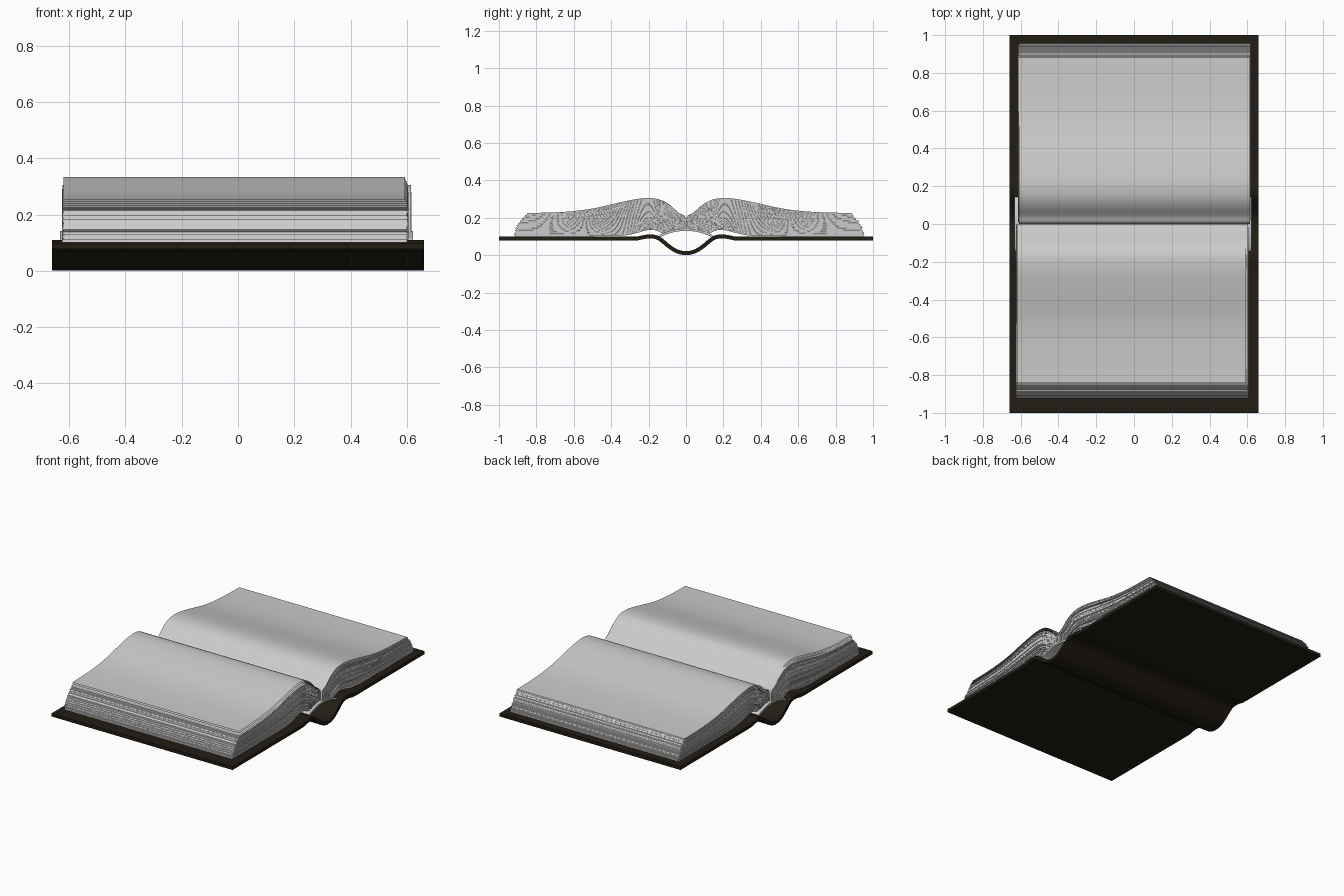
import bpy, math, random
from mathutils import Vector

if "Cube" in bpy.data.objects:
    bpy.data.objects.remove(bpy.data.objects["Cube"])

random.seed(4)


def spline(pts, per=4):
    """Catmull-Rom curve through (y, z) points."""
    p = [Vector(q) for q in pts]
    p = [2 * p[0] - p[1]] + p + [2 * p[-1] - p[-2]]
    out = []
    for i in range(1, len(p) - 2):
        a, b, c, d = p[i - 1:i + 3]
        for k in range(per):
            t = k / per
            out.append(0.5 * (2 * b + (c - a) * t + (2 * a - 5 * b + 4 * c - d) * t * t
                              + (3 * b - a - 3 * c + d) * t ** 3))
    return out + [p[-2]]


def add_slab(verts, faces, low, up, x0, x1):
    """Closed slab between two profile curves, extruded along x."""
    base, n = len(verts), len(low)
    for l, u in zip(low, up):
        verts += [(x0, *l), (x1, *l), (x1, *u), (x0, *u)]
    for j in range(n - 1):
        a, b = base + 4 * j, base + 4 * j + 4
        for k in range(4):
            m = (k + 1) % 4
            faces.append((a + k, a + m, b + m, b + k))
    e = base + 4 * (n - 1)
    faces += [(base + 3, base + 2, base + 1, base), (e, e + 1, e + 2, e + 3)]


def make(name, verts, faces, mat=None, flip=False):
    me = bpy.data.meshes.new(name)
    me.from_pydata(verts, [], faces)
    if flip:
        me.flip_normals()
    me.shade_smooth()
    me.set_sharp_from_angle(angle=math.radians(40))
    if mat:
        me.materials.append(mat)
    ob = bpy.data.objects.new(name, me)
    bpy.context.collection.objects.link(ob)
    return ob


def thicken(mid, t):
    """Offset a centre line both ways by half the thickness."""
    low, up = [], []
    for i, p in enumerate(mid):
        d = (mid[min(i + 1, len(mid) - 1)] - mid[max(i - 1, 0)]).normalized()
        nrm = Vector((-d.y, d.x)) * t / 2
        low.append(p - nrm)
        up.append(p + nrm)
    return low, up


# Cover: flat boards, hinge ridges and rounded spine in one profile
leather = bpy.data.materials.new("dark_cover")
leather.diffuse_color = (0.016, 0.012, 0.007, 1)
leather.use_nodes = True
leather.node_tree.nodes["Principled BSDF"].inputs["Base Color"].default_value = leather.diffuse_color
half = [(0, 0.011), (0.045, 0.019), (0.09, 0.046), (0.13, 0.079), (0.16, 0.096),
        (0.2, 0.1), (0.24, 0.094), (0.28, 0.089), (0.5, 0.089), (1.0, 0.089)]
prof = [(-y, z) for y, z in half[:0:-1]] + half
v, f = [], []
low, up = thicken(spline(prof), 0.021)
add_slab(v, f, low, up, -0.66, 0.66)
make("cover", v, f, leather)

# Spine lining: thin arch the pages are bound to
arch = spline([(-0.14, 0.1), (-0.12, 0.112), (-0.06, 0.13), (0, 0.136),
               (0.06, 0.13), (0.12, 0.112), (0.14, 0.1)])
v, f = [], []
low, up = thicken(arch, 0.012)
add_slab(v, f, low, up, -0.632, 0.622)
make("spine_lining", v, f)

# Page stack: profiles of the top and bottom sheets, blended for the rest
TOP = spline([(0.0, 0.14), (0.004, 0.205), (0.04, 0.228), (0.09, 0.271), (0.14, 0.297),
              (0.2, 0.306), (0.27, 0.3), (0.37, 0.28), (0.5, 0.251), (0.62, 0.235),
              (0.75, 0.228), (0.862, 0.226)])
BOTTOM = spline([(0.125, 0.115), (0.145, 0.125), (0.165, 0.133), (0.19, 0.135),
                 (0.22, 0.131), (0.26, 0.12), (0.31, 0.108), (0.38, 0.102),
                 (0.5, 0.101), (0.63, 0.101), (0.78, 0.101), (0.935, 0.101)])


def page(t, side, shift, jitter=0.0, lift=0.0):
    pts = []
    n = len(TOP) - 1
    for i, (a, b) in enumerate(zip(BOTTOM, TOP)):
        s = i / n
        p = a.lerp(b, t)
        y = p.x + s ** 3 * (shift + jitter + 0.016 * math.sin(math.pi * t))
        pts.append(Vector((side * y, p.y + lift * min(1, s * 2.5))))
    return pts


SHEETS = 36
for name, side, shift, x0, x1 in (("front_pages", -1, -0.017, -0.622, 0.603),
                                  ("back_pages", 1, 0.017, -0.61, 0.613)):
    v, f = [], []
    for i in range(SHEETS):
        j, dx = random.uniform(-0.005, 0.005), random.uniform(-0.004, 0.004)
        low = page(i / SHEETS, side, shift, j)
        up = page((i + 0.93) / SHEETS, side, shift, j)
        add_slab(v, f, low, up, x0 + dx, x1 + dx)
    make(name, v, f, flip=side < 0)

# Loose leaves lifting off the front stack
for k, lift in enumerate((0.005, 0.011, 0.019, 0.028)):
    curve = page(1, -1, -0.017, -0.004 * k + 0.008, lift)
    x1 = 0.603 - 0.003 * k
    v = [(x, *p) for p in curve for x in (-0.62, x1)]
    f = [(2 * i, 2 * i + 2, 2 * i + 3, 2 * i + 1) for i in range(len(curve) - 1)]
    make(f"loose_leaf_{k + 1}", v, f, flip=True)
